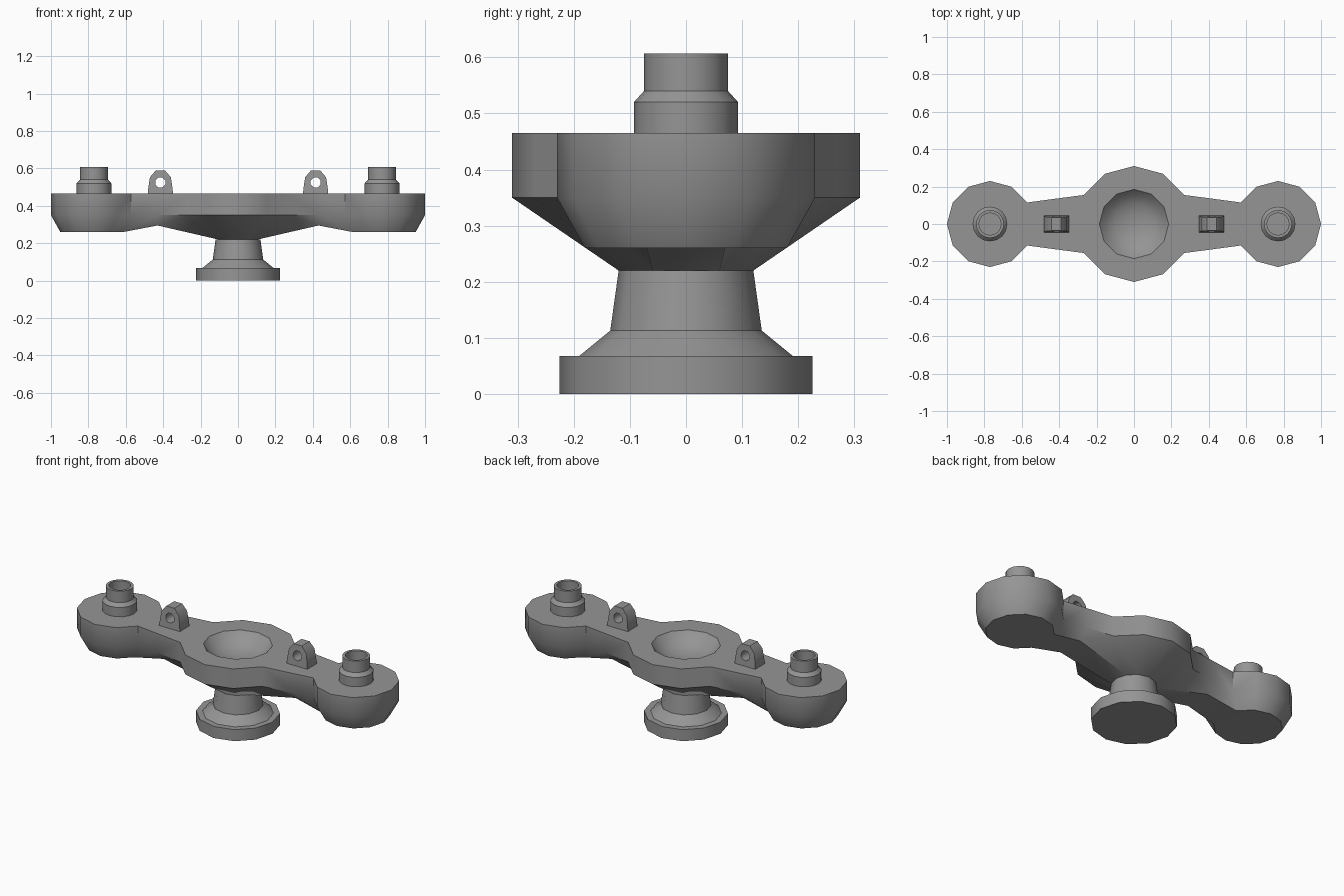
import bpy, bmesh
from math import cos, sin, radians, tau

cube = bpy.data.objects.get("Cube")
if cube:
    bpy.data.objects.remove(cube, do_unlink=True)

grey = bpy.data.materials.new("Plain grey")
grey.use_nodes = True
colour = (0.3, 0.3, 0.3, 1)
grey.diffuse_color = colour
grey.node_tree.nodes["Principled BSDF"].inputs["Base Color"].default_value = colour


def make(name, faces, sharp=40):
    """Weld a list of faces, each a list of points, into one object."""
    bm = bmesh.new()
    verts = {}
    for points in faces:
        loop = []
        for p in points:
            key = tuple(round(c, 5) + 0.0 for c in p)
            if key not in verts:
                verts[key] = bm.verts.new(key)
            if verts[key] not in loop:
                loop.append(verts[key])
        if len(loop) > 2:
            bm.faces.new(loop)
    bmesh.ops.recalc_face_normals(bm, faces=bm.faces)
    mesh = bpy.data.meshes.new(name)
    bm.to_mesh(mesh)
    bm.free()
    for poly in mesh.polygons:
        poly.use_smooth = True
    mesh.set_sharp_from_angle(angle=radians(sharp))
    mesh.materials.append(grey)
    obj = bpy.data.objects.new(name, mesh)
    bpy.context.collection.objects.link(obj)
    return obj


def ring(r, z, k, cx=0, n=12):
    a = tau * k / n
    return (cx + r * cos(a), r * sin(a), z)


def lathe(name, profile, cx=0, n=12):
    faces = []
    for (r0, z0), (r1, z1) in zip(profile, profile[1:]):
        for k in range(n):
            faces.append([ring(r0, z0, k, cx, n), ring(r0, z0, k + 1, cx, n),
                          ring(r1, z1, k + 1, cx, n), ring(r1, z1, k, cx, n)])
    return make(name, faces)


# Beam: heights and radii
TOP, WALL, END_Z, HUB_Z = 0.465, 0.35, 0.26, 0.22
HUB_R, HUB_LOW, END_R, END_LOW, END_X = 0.31, 0.12, 0.23, 0.18, 0.77
RIM = 0.185
faces = []


def hub(k):
    return [ring(HUB_R, TOP, k), ring(HUB_R, WALL, k), ring(HUB_LOW, HUB_Z, k)]


def end(k):
    return [ring(END_R, TOP, k, END_X), ring(END_R, WALL, k, END_X),
            ring(END_LOW, END_Z, k, END_X)]


def skirt(a, b):
    """Upright wall and sloping underside between two outline points."""
    return [[a[i], b[i], b[i + 1], a[i + 1]] for i in range(2)]


# Hub sectors between the arms
for k in (1, 2, 3, 4, 7, 8, 9, 10):
    faces += skirt(hub(k), hub(k + 1))
    faces.append([hub(k)[0], hub(k + 1)[0], ring(RIM, TOP, k + 1), ring(RIM, TOP, k)])
faces.append([hub(k)[2] for k in range(12) if k % 6])

# Round bowl sunk in the hub
bowl = [(RIM, 0), (0.155, 0.035), (0.11, 0.062), (0.057, 0.077), (0, 0.08)]
for (r0, d0), (r1, d1) in zip(bowl, bowl[1:]):
    for k in range(12):
        faces.append([ring(r0, TOP - d0, k), ring(r0, TOP - d0, k + 1),
                      ring(r1, TOP - d1, k + 1), ring(r1, TOP - d1, k)])

# One arm with its round end, then its mirror
arm = [[hub(-1)[0], hub(1)[0]] + [ring(RIM, TOP, k) for k in (1, 0, -1)]]
mid = {s: [(0.43, s * 0.134, TOP), (0.43, s * 0.134, WALL), (0.43, s * 0.078, 0.295)]
       for s in (1, -1)}
for s in (1, -1):
    arm += skirt(hub(s), mid[s]) + skirt(mid[s], end(5 * s))
for i in (0, 2):
    arm.append([hub(-1)[i], mid[-1][i], mid[1][i], hub(1)[i]])
    arm.append([mid[-1][i], end(-5)[i], end(5)[i], mid[1][i]])
    arm.append([end(k)[i] for k in range(-5, 6)])
for k in range(-5, 5):
    arm += skirt(end(k), end(k + 1))
faces += arm + [[(-x, y, z) for x, y, z in f] for f in arm]
make("beam", faces)

# Pedestal with flat foot
lathe("pedestal", [(0, HUB_Z), (0.12, HUB_Z), (0.135, 0.113), (0.19, 0.068),
                   (0.225, 0.068), (0.225, 0), (0, 0)])

# Hollow posts and pierced lugs on both arms
half = [(0.068, 0.46), (0.064, 0.5), (0.056, 0.553), (0.026, 0.588)]
outline = half + [(-x, z) for x, z in reversed(half)]
for side, s in (("left", 1), ("right", -1)):
    lathe(side + "_post", [(0, 0.46), (0.093, 0.46), (0.093, 0.52), (0.075, 0.54),
                           (0.075, 0.607), (0.059, 0.607), (0.059, 0.49), (0, 0.49)],
          s * END_X, 16)
    cx = s * 0.415
    loops = []
    for y in (-1, 1):
        outer = [(cx + x, y * (0.045 - 0.07 * (z - 0.46)), z) for x, z in outline]
        hole = []
        for k in range(8):
            a = radians(-67.5 + 45 * k)
            z = 0.525 + 0.029 * sin(a)
            hole.append((cx + 0.029 * cos(a), y * (0.045 - 0.07 * (z - 0.46)), z))
        loops.append((outer, hole))
    lug = []
    pairs = [(loops[0][0], loops[0][1]), (loops[1][0], loops[1][1]),
             (loops[0][0], loops[1][0]), (loops[0][1], loops[1][1])]
    for a, b in pairs:
        for k in range(8):
            n = (k + 1) % 8
            lug.append([a[k], a[n], b[n], b[k]])
    make(side + "_lug", lug, 46)
